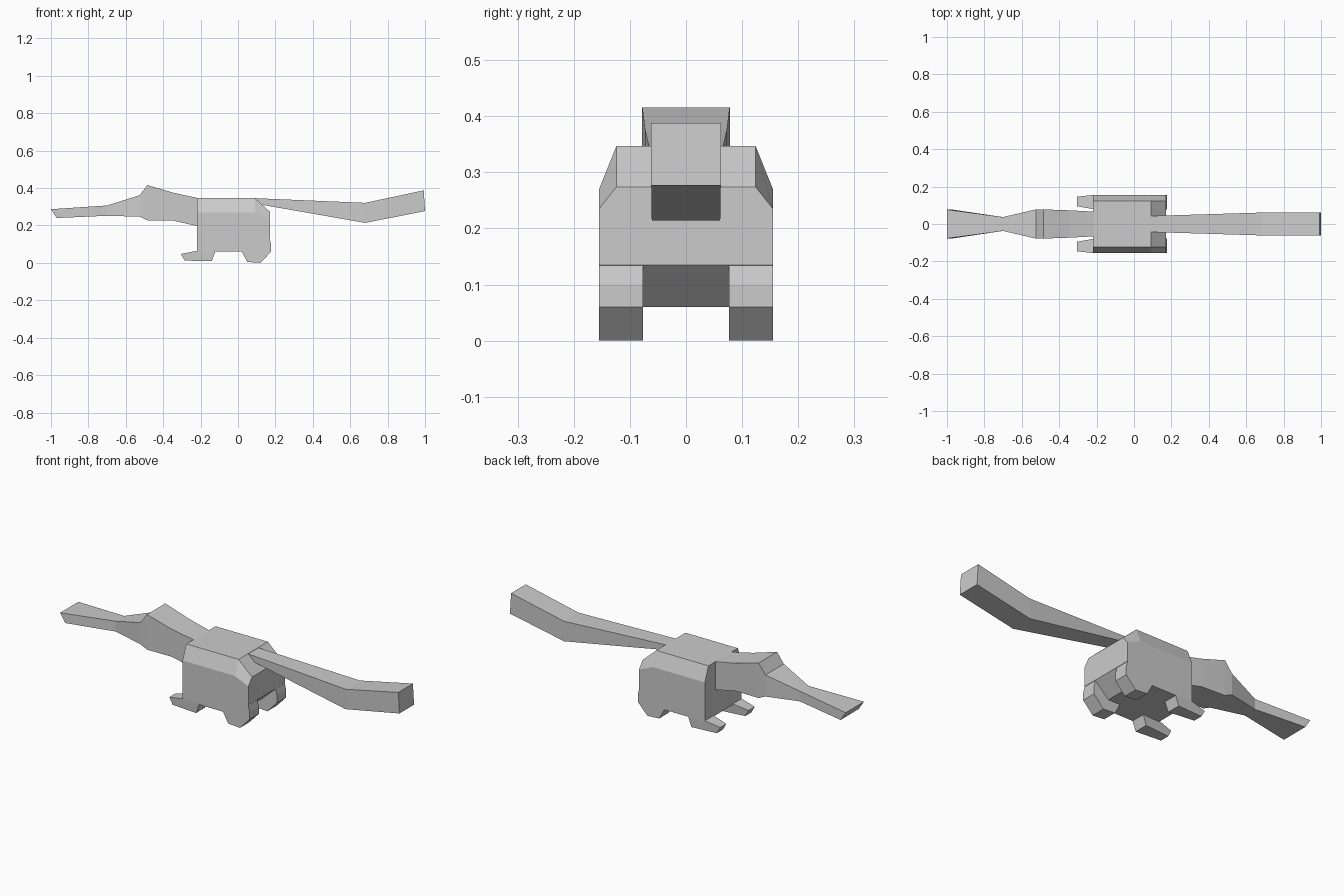
import bpy

if "Cube" in bpy.data.objects:
    bpy.data.objects.remove(bpy.data.objects["Cube"])


def mesh_object(name, rings):
    """Skin matching rings of points into a closed flat-shaded solid."""
    n = len(rings[0])
    verts = [p for ring in rings for p in ring]
    faces = [(i * n + j, i * n + (j + 1) % n, (i + 1) * n + (j + 1) % n, (i + 1) * n + j)
             for i in range(len(rings) - 1) for j in range(n)]
    faces += [tuple(reversed(range(n))), tuple(range(len(verts) - n, len(verts)))]
    mesh = bpy.data.meshes.new(name)
    mesh.from_pydata(verts, [], faces)
    obj = bpy.data.objects.new(name, mesh)
    bpy.context.collection.objects.link(obj)
    return obj


def beam(name, stations):
    """Four-sided limb; station = (x top, z top, x bottom, z bottom, half width)."""
    return mesh_object(name, [[(xt, -w, zt), (xb, -w, zb), (xb, w, zb), (xt, w, zt)]
                              for xt, zt, xb, zb, w in stations])


def leg(name, inner, outer, y_in, y_out):
    """Leg solid between an inner and outer side profile."""
    return mesh_object(name, [[(x, a, z) for (x, z), a in zip(inner, y_in)],
                              [(x, a, z) for (x, z), a in zip(outer, y_out)]])


# Body: bevelled shoulders, sloped rump
def body_ring(x, top_w, top, shoulder, bottom, w=0.155):
    half = [(top_w, top), (w, shoulder), (w, bottom)]
    return [(x, y, z) for y, z in half] + [(x, -y, z) for y, z in reversed(half)]


mesh_object("body", [body_ring(-0.22, 0.124, 0.347, 0.27, 0.06),
                     body_ring(0.09, 0.124, 0.347, 0.27, 0.06),
                     body_ring(0.17, 0.124, 0.274, 0.235, 0.135)])

# Neck, head and flared bill
beam("neck_head_and_bill", [
    (-0.21, 0.346, -0.21, 0.195, 0.066),
    (-0.345, 0.375, -0.345, 0.226, 0.073),
    (-0.485, 0.416, -0.485, 0.228, 0.078),
    (-0.525, 0.362, -0.525, 0.247, 0.078),
    (-0.70, 0.307, -0.70, 0.252, 0.037),
    (-1.0, 0.287, -0.97, 0.24, 0.077)])

# Long flat tail
beam("tail", [
    (0.09, 0.346, 0.12, 0.312, 0.043),
    (0.68, 0.321, 0.68, 0.214, 0.061),
    (0.993, 0.388, 1.0, 0.277, 0.062)])

# Legs on both sides
hind = [(0.02, 0.07), (0.02, 0.06), (0.05, 0.005), (0.12, 0.0), (0.177, 0.06),
        (0.177, 0.10), (0.168, 0.136)]
fore = [(-0.12, 0.065), (-0.22, 0.065), (-0.305, 0.048), (-0.285, 0.012), (-0.14, 0.01)]
fore_in = [0.077, 0.08, 0.095, 0.095, 0.08]
fore_out = [0.155, 0.155, 0.146, 0.146, 0.155]
for side, s in (("right", -1), ("left", 1)):
    leg(f"hind_leg_{side}", hind, hind, [s * 0.077] * 7, [s * 0.155] * 7)
    leg(f"front_leg_{side}", fore, fore, [s * y for y in fore_in], [s * y for y in fore_out])

# Consistent outward normals
import bmesh
for obj in bpy.context.collection.objects:
    bm = bmesh.new()
    bm.from_mesh(obj.data)
    bmesh.ops.recalc_face_normals(bm, faces=bm.faces)
    bm.to_mesh(obj.data)
    bm.free()
